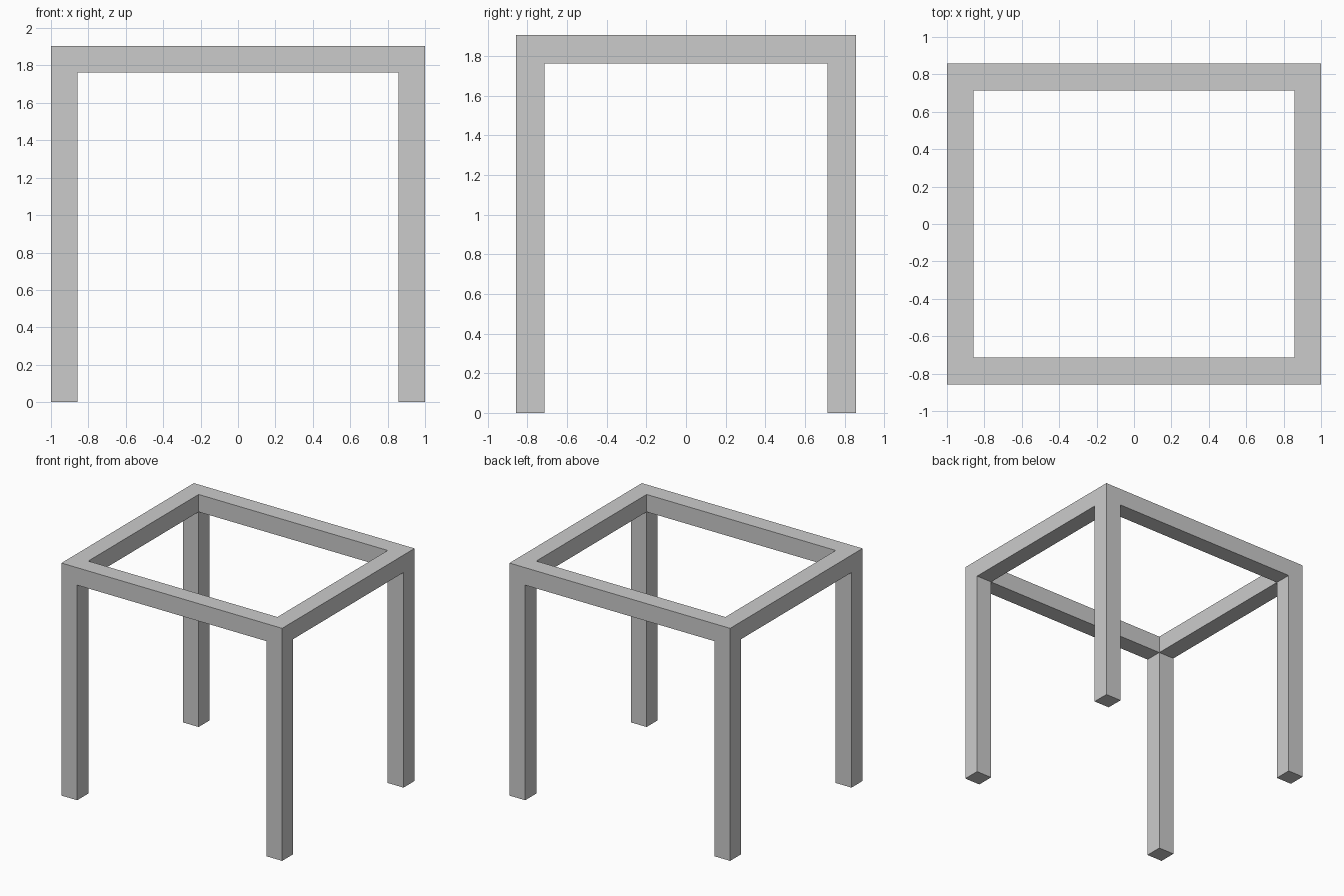
import bpy, bmesh

if "Cube" in bpy.data.objects:
    bpy.data.objects.remove(bpy.data.objects["Cube"])

# Grid lines: outer edge, inner edge, inner edge, outer edge
XS = [-1.0, -0.857, 0.857, 1.0]
YS = [-0.857, -0.714, 0.714, 0.857]
ZS = [0.0, 1.762, 1.905]

# Occupied cells: four corner legs below, a closed ring of rails above
legs = {(i, j, 0) for i in (0, 2) for j in (0, 2)}
rails = {(i, j, 1) for i in range(3) for j in range(3) if (i, j) != (1, 1)}
cells = legs | rails

bm = bmesh.new()
verts = {}


def corner(key):
    if key not in verts:
        i, j, k = key
        verts[key] = bm.verts.new((XS[i], YS[j], ZS[k]))
    return verts[key]


# Skin only the exposed sides, so legs and rails join without inner walls
for cell in sorted(cells):
    for axis in range(3):
        for side in (0, 1):
            neighbour = list(cell)
            neighbour[axis] += 2 * side - 1
            if tuple(neighbour) in cells:
                continue
            loop = []
            for a, b in ((0, 0), (1, 0), (1, 1), (0, 1)):
                key = list(cell)
                key[axis] += side
                key[(axis + 1) % 3] += a
                key[(axis + 2) % 3] += b
                loop.append(corner(tuple(key)))
            bm.faces.new(loop if side else loop[::-1])

mesh = bpy.data.meshes.new("table_frame")
bm.to_mesh(mesh)
bm.free()
frame = bpy.data.objects.new("table_frame", mesh)
bpy.context.collection.objects.link(frame)
